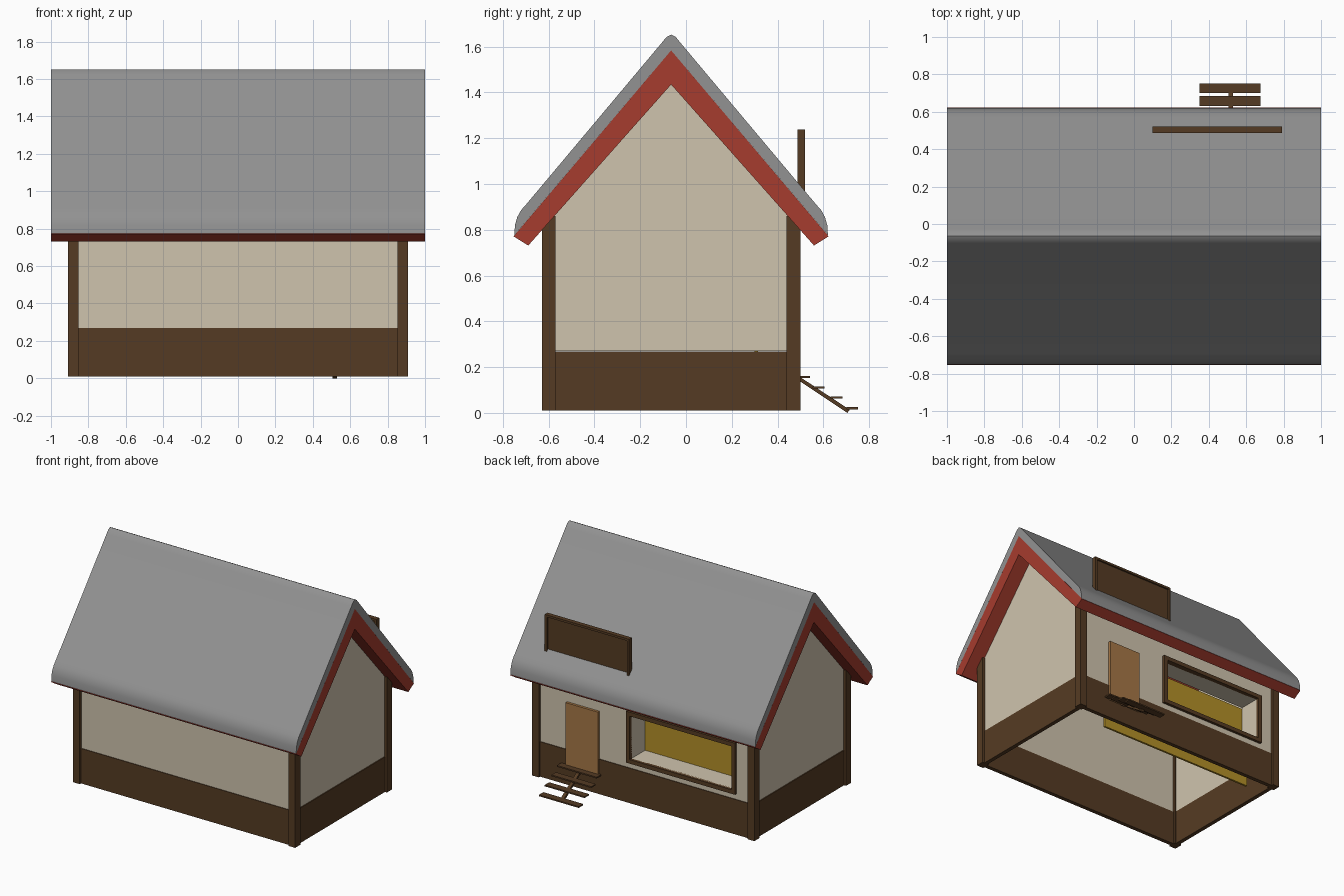
import bpy, bmesh, math
from mathutils import Vector

if "Cube" in bpy.data.objects:
    bpy.data.objects.remove(bpy.data.objects["Cube"])


def material(name, r, g, b):
    lin = [(c / 255 / 12.92) if c < 11 else ((c / 255 + 0.055) / 1.055) ** 2.4 for c in (r, g, b)]
    m = bpy.data.materials.new(name)
    m.diffuse_color = (*lin, 1)
    m.use_nodes = True
    m.node_tree.nodes["Principled BSDF"].inputs["Base Color"].default_value = m.diffuse_color
    return m


PLASTER = material("beige plaster", 207, 196, 174)
TIMBER = material("dark timber", 85, 59, 35)
ROOF = material("grey roof", 146, 146, 146)
TRIM = material("red trim", 166, 60, 46)
DOOR = material("door wood", 166, 119, 70)
OCHRE = material("ochre", 180, 144, 40)


def finish(name, bm, mat):
    bmesh.ops.recalc_face_normals(bm, faces=bm.faces)
    me = bpy.data.meshes.new(name)
    bm.to_mesh(me)
    bm.free()
    me.materials.append(mat)
    ob = bpy.data.objects.new(name, me)
    bpy.context.collection.objects.link(ob)
    return ob


def box(name, x, y, z, mat):
    bm = bmesh.new()
    bmesh.ops.create_cube(bm, size=1)
    for v in bm.verts:
        v.co = Vector([(a + b) / 2 + c * (b - a) for (a, b), c in zip((x, y, z), v.co)])
    return finish(name, bm, mat)


def prism(name, profile, x0, x1, mat):
    """Extrude a (y, z) outline along x."""
    bm = bmesh.new()
    face = bm.faces.new([bm.verts.new((x0, y, z)) for y, z in profile])
    ext = bmesh.ops.extrude_face_region(bm, geom=[face])
    verts = [g for g in ext["geom"] if isinstance(g, bmesh.types.BMVert)]
    bmesh.ops.translate(bm, verts=verts, vec=(x1 - x0, 0, 0))
    return finish(name, bm, mat)


RIDGE = -0.065


def mirrored(half):
    """Half outline (distance from ridge, z) starting on the ridge, made whole."""
    return [(RIDGE + d, z) for d, z in half] + [(RIDGE - d, z) for d, z in reversed(half) if d > 0]


# roof: red lower layer and thick grey cover with rounded eaves
red = [(0, 1.583), (0.688, 0.771), (0.624, 0.731)]
prism("roof_trim", mirrored(red) [:3] + [(RIDGE, 1.434)] + mirrored(red)[3:], -1, 1, TRIM)
top = [(0, 1.652), (0.02, 1.642), (0.038, 1.62), (0.632, 0.912), (0.655, 0.886),
       (0.672, 0.855), (0.682, 0.82), (0.685, 0.775)]
whole = mirrored(top)
roof = prism("roof_cover", whole[:8] + [(RIDGE, 1.583)] + whole[8:], -1, 1, ROOF)
bpy.context.view_layer.objects.active = roof
roof.select_set(True)
bpy.ops.object.shade_smooth_by_angle(angle=math.radians(30))
roof.select_set(False)

# corner posts
for sx, side in ((-1, "left"), (1, "right")):
    xs = sorted((sx * 0.852, sx * 0.908))
    box(f"front_{side}_post", xs, (-0.63, -0.57), (0.01, 0.86), TIMBER)
    box(f"back_{side}_post", xs, (0.44, 0.5), (0.01, 0.86), TIMBER)
    # gable walls and their plinths
    xw = sorted((sx * 0.865, sx * 0.887))
    gable = [(0, 1.45), (0.545, 0.84), (0.545, 0.27)]
    prism(f"{side}_gable_wall", mirrored(gable), xw[0], xw[1], PLASTER)
    box(f"{side}_plinth", sorted((sx * 0.862, sx * 0.892)), (-0.6, 0.47), (0.01, 0.268), TIMBER)

# front and back plinths, front wall
box("front_plinth", (-0.87, 0.87), (-0.615, -0.585), (0.01, 0.268), TIMBER)
box("back_plinth", (-0.87, 0.87), (0.455, 0.485), (0.01, 0.268), TIMBER)
box("front_wall", (-0.87, 0.87), (-0.61, -0.588), (0.268, 0.83), PLASTER)

# back wall around the window opening
WX, WZ = (-0.72, 0.11), (0.34, 0.66)
wy = (0.458, 0.48)
box("back_wall_left", (-0.87, WX[0]), wy, (0.268, 0.83), PLASTER)
box("back_wall_right", (WX[1], 0.87), wy, (0.268, 0.83), PLASTER)
box("back_wall_below", WX, wy, (0.268, WZ[0]), PLASTER)
box("back_wall_above", WX, wy, (WZ[1], 0.83), PLASTER)

# window recess lining with an ochre panel behind it
ry = (0.32, 0.47)
box("recess_sill", WX, ry, (WZ[0] - 0.01, WZ[0]), PLASTER)
box("recess_head", WX, ry, (WZ[1], WZ[1] + 0.01), PLASTER)
box("recess_left", (WX[0] - 0.01, WX[0]), ry, WZ, PLASTER)
box("recess_right", (WX[1], WX[1] + 0.01), ry, WZ, PLASTER)
box("ochre_panel", (-0.77, 0.53), (0.30, 0.315), (0.05, 0.655), OCHRE)

# window frame
f, fy = 0.03, (0.46, 0.5)
for n, x in (("left", (WX[0] - f, WX[0])), ("right", (WX[1], WX[1] + f))):
    box(f"window_frame_{n}", x, fy, (WZ[0] - f, WZ[1] + f), TIMBER)
for n, z in (("bottom", (WZ[0] - f, WZ[0])), ("top", (WZ[1], WZ[1] + f))):
    box(f"window_frame_{n}", WX, fy, z, TIMBER)

# door
box("door", (0.37, 0.635), (0.46, 0.499), (0.15, 0.62), DOOR)

# steps on a single sloping stringer
for i, (y, z) in enumerate(((0.49, 0.152), (0.553, 0.106), (0.632, 0.062), (0.7, 0.015))):
    box(f"step_{i + 1}", (0.35, 0.675), (y, y + 0.052), (z, z + 0.01), TIMBER)
prism("step_stringer", [(0.48, 0.15), (0.49, 0.162), (0.715, 0.014), (0.705, 0.0)], 0.505, 0.53, TIMBER)

# framed board standing on the back roof slope
box("roof_board", (0.11, 0.78), (0.495, 0.508), (0.95, 1.23), TIMBER)
for n, x in (("left", (0.1, 0.118)), ("right", (0.772, 0.79))):
    box(f"board_post_{n}", x, (0.487, 0.52), (0.95, 1.238), TIMBER)
box("board_top_rail", (0.118, 0.772), (0.487, 0.52), (1.222, 1.238), TIMBER)
